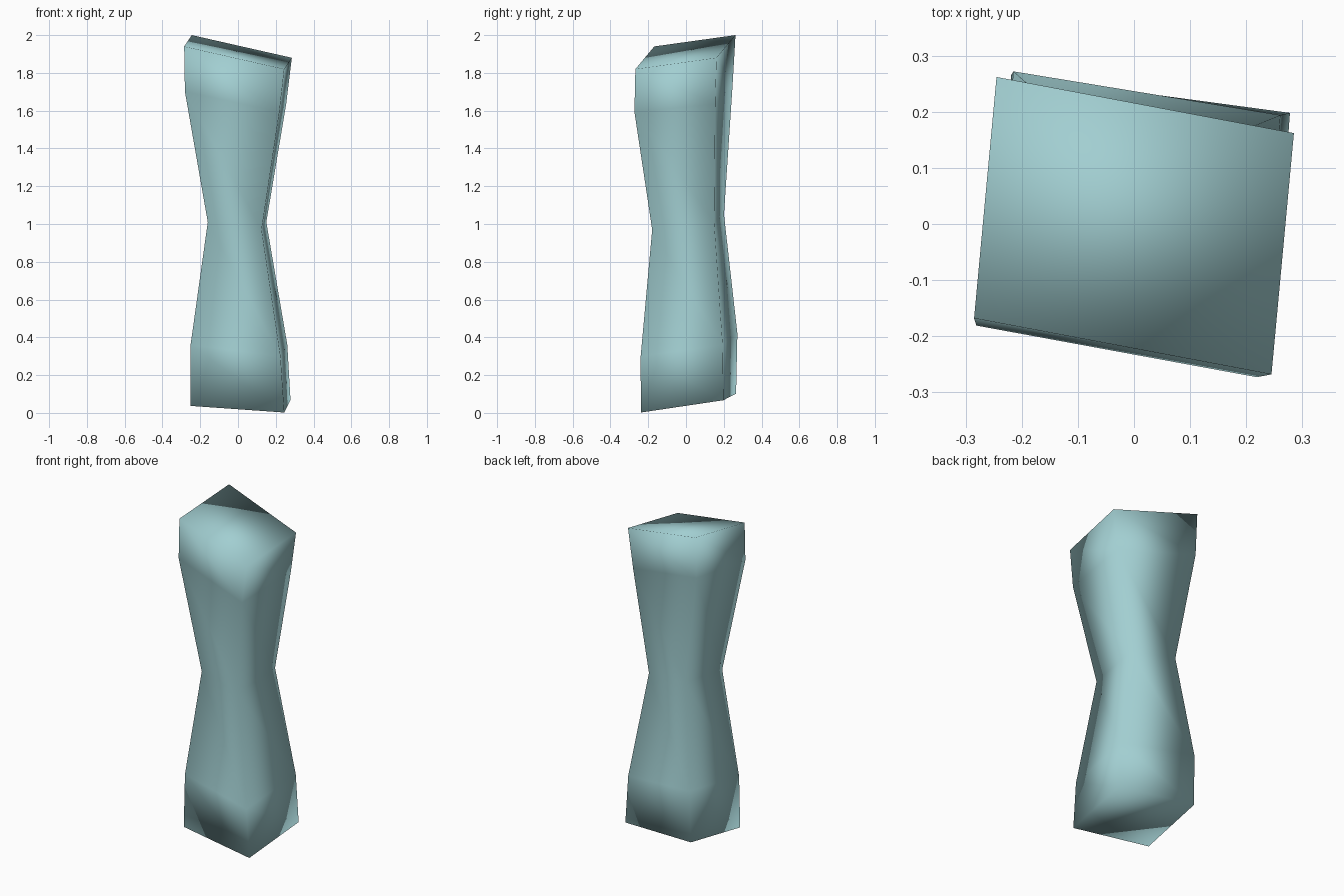
import bpy
import bmesh
from mathutils import Vector

default_cube = bpy.data.objects.get("Cube")
if default_cube:
    bpy.data.objects.remove(default_cube, do_unlink=True)


def make_material(name, colour):
    material = bpy.data.materials.new(name)
    material.use_nodes = True
    material.diffuse_color = colour
    shader = next(n for n in material.node_tree.nodes if n.type == "BSDF_PRINCIPLED")
    shader.inputs["Base Color"].default_value = colour
    shader.inputs["Roughness"].default_value = 0.8
    return material


def add_ring(bm, centre, diagonal_a, diagonal_b):
    """Four corners of a slanted section, from its centre and half diagonals."""
    centre, a, b = Vector(centre), Vector(diagonal_a), Vector(diagonal_b)
    return [bm.verts.new(centre + offset) for offset in (a, b, -a, -b)]


def loft(name, sections, material):
    """Skin a closed body through the sections, listed from bottom to top."""
    bm = bmesh.new()
    rings = [add_ring(bm, *section) for section in sections]
    for lower, upper in zip(rings, rings[1:]):
        for i in range(len(lower)):
            j = (i + 1) % len(lower)
            bm.faces.new((lower[i], lower[j], upper[j], upper[i]))
    bm.faces.new(rings[0])
    bm.faces.new(rings[-1])
    bmesh.ops.recalc_face_normals(bm, faces=bm.faces[:])
    for face in bm.faces:
        face.smooth = True
    mesh = bpy.data.meshes.new(name)
    bm.to_mesh(mesh)
    bm.free()
    mesh.materials.append(material)
    body = bpy.data.objects.new(name, mesh)
    bpy.context.collection.objects.link(body)
    return body


# Pillar sections: foot, lower shoulder, waist, upper shoulder, slanted crown
pillar_sections = [
    ((0.013, 0.013, 0.052), (-0.232, 0.252, 0.05), (0.265, 0.185, 0.015)),
    ((0.005, 0.016, 0.36), (-0.22, 0.256, 0.06), (0.256, 0.178, 0)),
    ((-0.005, 0.011, 1.01), (-0.13, 0.19, 0.04), (0.155, 0.138, 0)),
    ((-0.013, -0.013, 1.668), (-0.232, 0.26, 0.075), (0.268, 0.168, -0.033)),
    ((0, -0.003, 1.91), (-0.245, 0.265, 0.09), (0.285, 0.165, -0.03)),
]

pale_teal = make_material("pale teal", (0.36, 0.62, 0.64, 1))
loft("pinched_pillar", pillar_sections, pale_teal)
